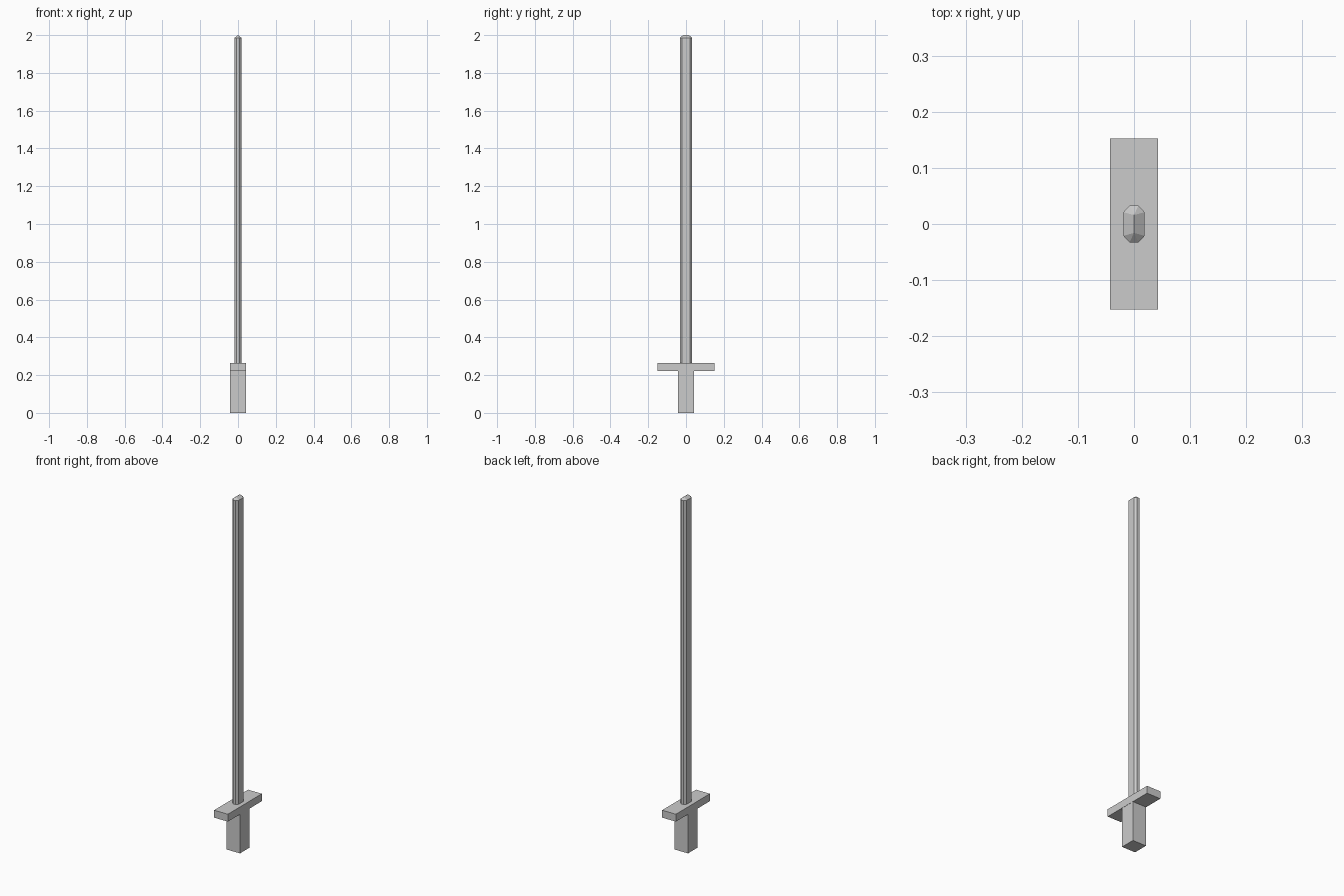
import bpy, bmesh

if "Cube" in bpy.data.objects:
    bpy.data.objects.remove(bpy.data.objects["Cube"])


def box(name, hx, hy, z0, z1):
    bpy.ops.mesh.primitive_cube_add(size=2, location=(0, 0, (z0 + z1) / 2))
    ob = bpy.context.object
    ob.name = name
    ob.scale = (hx, hy, (z1 - z0) / 2)
    bpy.ops.object.transform_apply(location=True, rotation=False, scale=True)
    return ob


# Square grip and crossguard
box("grip", 0.042, 0.042, 0.0, 0.222)
box("crossguard", 0.043, 0.152, 0.222, 0.264)

# Blade: octagonal bar that closes to a short ridge at the tip
outline = [(0.019, -0.021), (0.019, 0.021), (0.008, 0.033), (-0.008, 0.033),
           (-0.019, 0.021), (-0.019, -0.021), (-0.008, -0.033), (0.008, -0.033)]
bm = bmesh.new()
low = [bm.verts.new((x, y, 0.264)) for x, y in outline]
high = [bm.verts.new((x, y, 1.985)) for x, y in outline]
back = bm.verts.new((0, 0.016, 2.0))
front = bm.verts.new((0, -0.016, 2.0))
bm.faces.new(low)
for i in range(8):
    j = (i + 1) % 8
    bm.faces.new((low[i], low[j], high[j], high[i]))
    ends = [back if outline[k][1] > 0 else front for k in (i, j)]
    if ends[0] is ends[1]:
        bm.faces.new((high[i], high[j], ends[0]))
    else:
        bm.faces.new((high[i], high[j], ends[1], ends[0]))
bmesh.ops.recalc_face_normals(bm, faces=bm.faces)
mesh = bpy.data.meshes.new("blade")
bm.to_mesh(mesh)
bm.free()
bpy.context.collection.objects.link(bpy.data.objects.new("blade", mesh))
